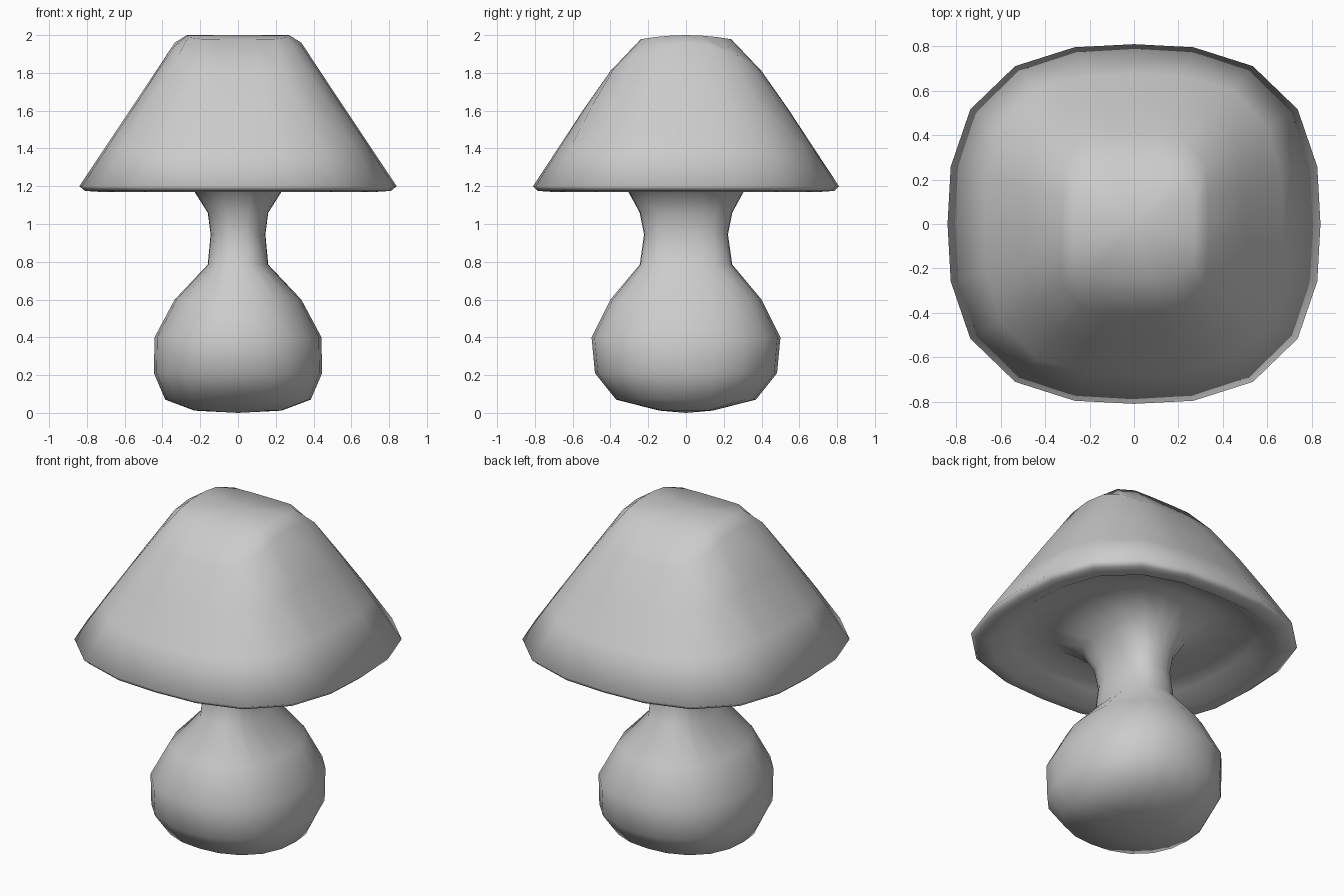
import bpy, bmesh
from math import sin, cos, pi

if "Cube" in bpy.data.objects:
    bpy.data.objects.remove(bpy.data.objects["Cube"])

SIDES = 20


def ring_points(rx, ry, z, n, drop=0.0):
    """Rounded-square ring; drop lowers the y sides to form a ridge along x."""
    pts = []
    for i in range(SIDES):
        a = 2 * pi * i / SIDES
        c, s = cos(a), sin(a)
        k = (abs(c) ** n + abs(s) ** n) ** (-1 / n)
        pts.append((rx * k * c, ry * k * s, z - drop * (k * s) ** 2))
    return pts


def loft(name, rings, top, bottom):
    bm = bmesh.new()
    loops = [[bm.verts.new(p) for p in ring_points(*r)] for r in rings]
    for a, b in zip(loops, loops[1:]):
        for i in range(SIDES):
            j = (i + 1) % SIDES
            bm.faces.new((a[i], b[i], b[j], a[j]))
    for loop, z in ((loops[0], top), (loops[-1], bottom)):
        tip = bm.verts.new((0, 0, z))
        for i in range(SIDES):
            bm.faces.new((loop[i], loop[(i + 1) % SIDES], tip))
    bmesh.ops.recalc_face_normals(bm, faces=bm.faces[:])
    for f in bm.faces:
        f.smooth = True
    mesh = bpy.data.meshes.new(name)
    bm.to_mesh(mesh)
    bm.free()
    obj = bpy.data.objects.new(name, mesh)
    bpy.context.collection.objects.link(obj)
    return obj


# Each ring: x radius, y radius, height, squareness, ridge drop
cap = [
    (0.27, 0.24, 2.00, 6, 0.022),
    (0.335, 0.40, 1.96, 4.5, 0.15),
    (0.50, 0.54, 1.71, 3.5, 0.10),
    (0.67, 0.675, 1.455, 3.0, 0.05),
    (0.84, 0.81, 1.20, 2.7, 0.0),
]
# Rolled rim and hollow underside
underside = [
    (0.81, 0.785, 1.175, 2.7),
    (0.73, 0.71, 1.17, 2.7),
    (0.62, 0.62, 1.23, 2.7),
    (0.42, 0.46, 1.275, 2.7),
]
# Narrow neck swelling into a bulb
stem = [
    (0.23, 0.305, 1.17, 2.7),
    (0.16, 0.245, 1.06, 2.8),
    (0.145, 0.222, 0.945, 2.8),
    (0.16, 0.245, 0.785, 2.7),
    (0.335, 0.40, 0.60, 2.3),
    (0.442, 0.50, 0.40, 2.3),
    (0.445, 0.482, 0.21, 2.3),
    (0.385, 0.37, 0.07, 2.3),
    (0.23, 0.14, 0.012, 2.3),
]
loft("mushroom", cap + underside + stem, 2.0, 0.0)
